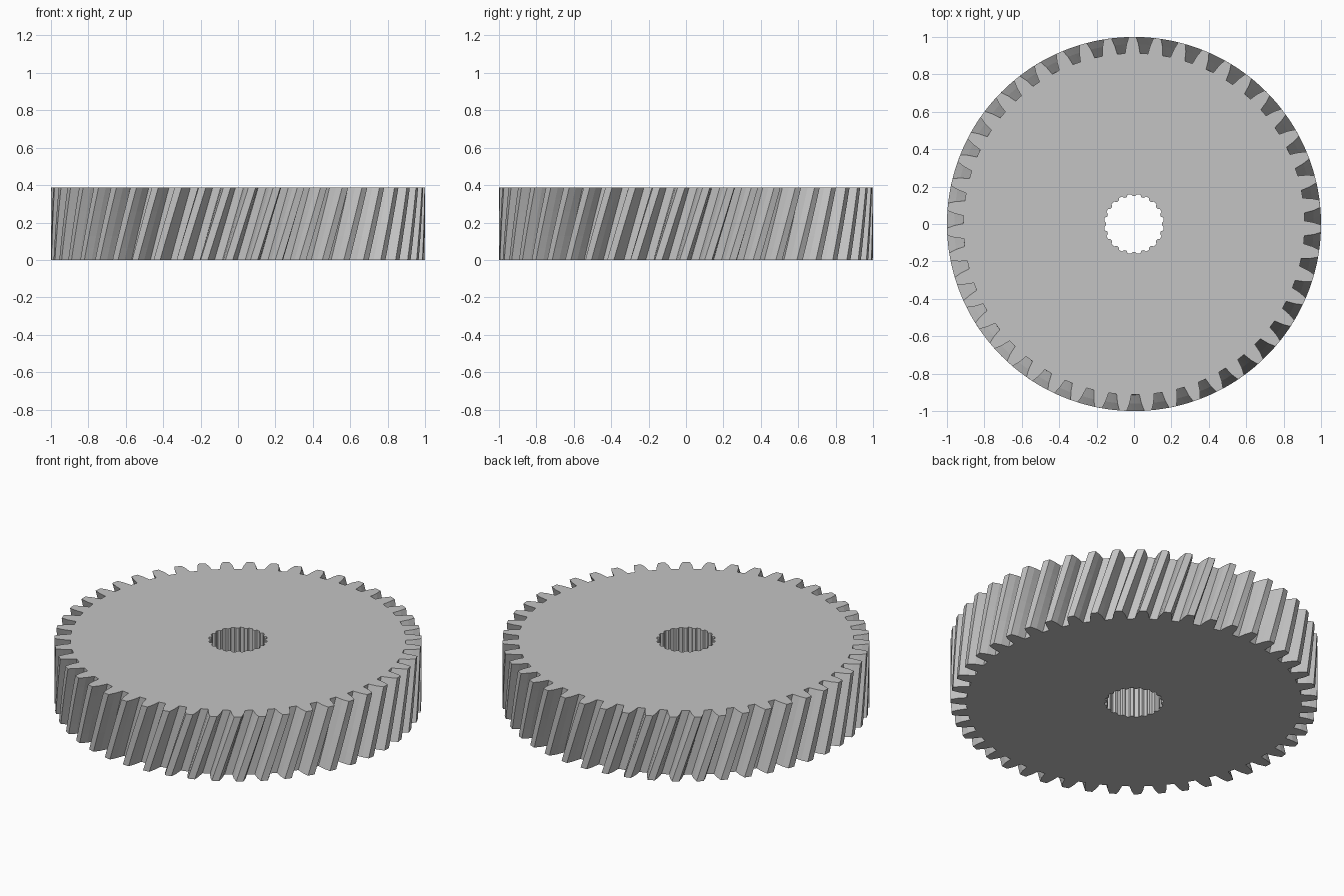
import bpy
import bmesh
from math import cos, sin, tau, radians

if "Cube" in bpy.data.objects:
    bpy.data.objects.remove(bpy.data.objects["Cube"], do_unlink=True)

HEIGHT = 0.387
TEETH, SPLINES = 47, 20
TWIST = 0.123          # helix rotation from bottom to top
GAP_ANGLE = radians(2.4)  # centre of one tooth gap on the top face
LAYERS = 6

# Half of one tooth: (radius, half angle) from root to tip
TOOTH = [(0.913, 0.0435), (0.961, 0.0335), (1.0, 0.0195)]
# Half of one bore spline: (radius, half angle) from valley to crest
SPLINE = [(0.16, 0.095), (0.149, 0.05)]


def outline(half, count, phase):
    """Repeat a mirrored half profile around the axis as (radius, angle)."""
    tooth = [(r, -a) for r, a in half] + [(r, a) for r, a in reversed(half)]
    return [(r, phase + tau * i / count + a) for i in range(count) for r, a in tooth]


def wall(bm, profile, layers, twist, inward=False):
    """Sweep a closed outline upward and return its bottom and top edge loops."""
    rings = []
    for k in range(layers + 1):
        t = k / layers
        turn = twist * (t - 1)
        rings.append([bm.verts.new((r * cos(a + turn), r * sin(a + turn), HEIGHT * t))
                      for r, a in profile])
    n = len(profile)
    for low, high in zip(rings, rings[1:]):
        for i in range(n):
            j = (i + 1) % n
            quad = [low[i], low[j], high[j], high[i]]
            bm.faces.new(quad[::-1] if inward else quad)
    return [[bm.edges.get((ring[i], ring[(i + 1) % n])) for i in range(n)]
            for ring in (rings[0], rings[-1])]


bm = bmesh.new()

# Helical toothed rim and straight splined bore
rim = wall(bm, outline(TOOTH, TEETH, GAP_ANGLE + tau / TEETH / 2), LAYERS, TWIST)
bore = wall(bm, outline(SPLINE, SPLINES, 0), 1, 0, inward=True)

# Flat bottom and top faces around the bore
for outer, inner, up in zip(rim, bore, (-1, 1)):
    made = bmesh.ops.triangle_fill(bm, edges=outer + inner, use_beauty=True,
                                   normal=(0, 0, up))
    for item in made["geom"]:
        if isinstance(item, bmesh.types.BMFace):
            item.normal_update()
            if item.normal.z * up < 0:
                item.normal_flip()

mesh = bpy.data.meshes.new("helical_gear")
bm.to_mesh(mesh)
bm.free()
gear = bpy.data.objects.new("helical_gear", mesh)
bpy.context.collection.objects.link(gear)

# Plain grey material
grey = bpy.data.materials.new("light_grey")
grey.use_nodes = True
color = (0.55, 0.55, 0.55, 1)
grey.diffuse_color = color
grey.node_tree.nodes["Principled BSDF"].inputs["Base Color"].default_value = color
mesh.materials.append(grey)
